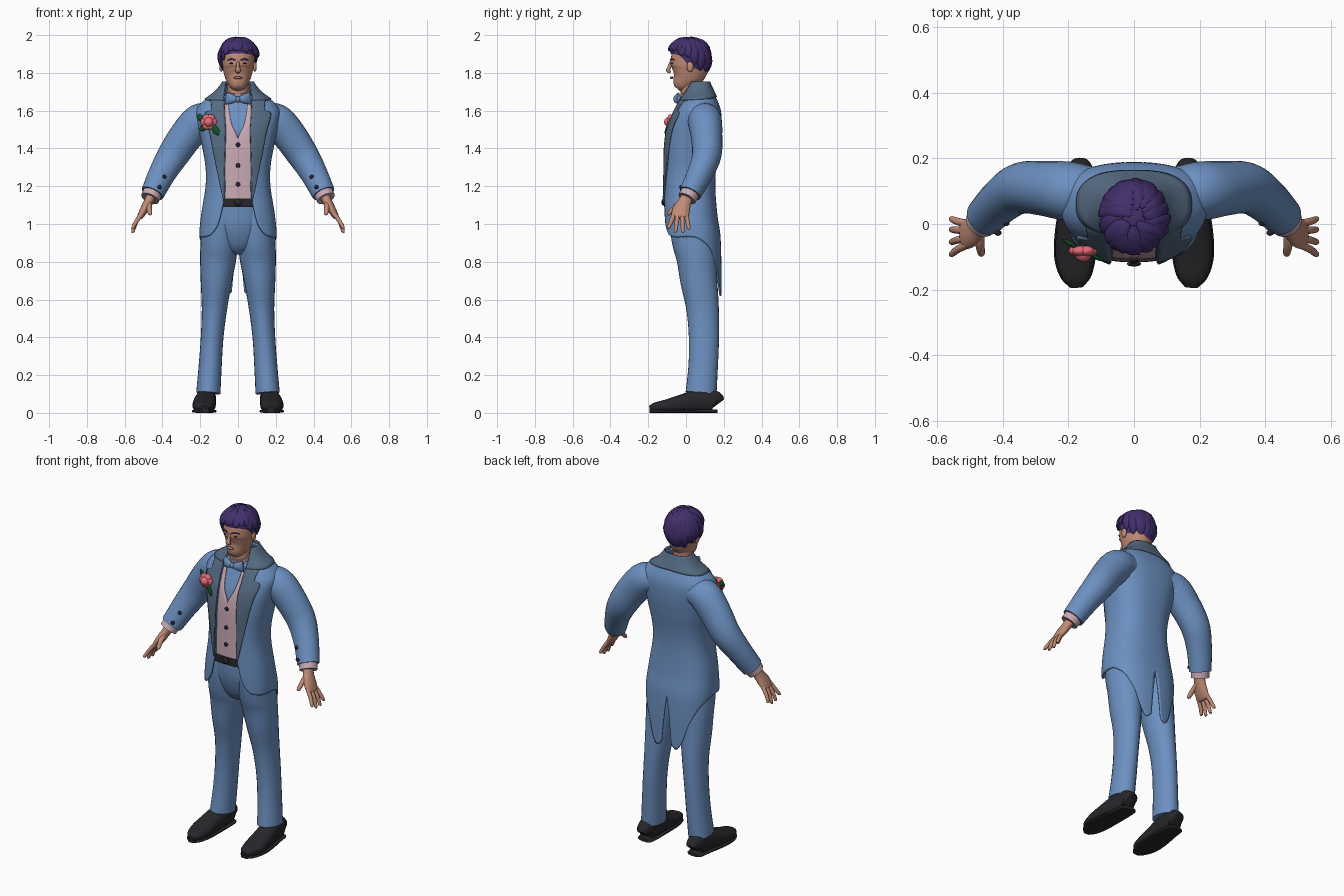
import bpy, bmesh, random
from math import sin, cos, pi, asin, radians
from mathutils import Vector, Euler

if "Cube" in bpy.data.objects:
    bpy.data.objects.remove(bpy.data.objects["Cube"])
random.seed(4)


def material(name, *rgb):
    m = bpy.data.materials.new(name)
    m.use_nodes = True
    m.diffuse_color = (*rgb, 1)
    m.node_tree.nodes["Principled BSDF"].inputs["Base Color"].default_value = (*rgb, 1)
    return m


suit = material("suit_blue", .15, .28, .53)
trim = material("lapel_slate", .09, .145, .22)
pink = material("pale_pink", .58, .4, .45)
skin = material("skin", .53, .26, .18)
lip = material("lip", .42, .17, .13)
purple = material("hair_purple", .055, .028, .15)
black = material("black", .02, .02, .024)
rose = material("rose_pink", .78, .15, .18)
green = material("leaf_green", .008, .09, .02)


def spline(rows, t):
    """Smooth lookup in rows of (key, values...)."""
    t = min(max(t, rows[0][0]), rows[-1][0])
    last = len(rows) - 1
    i = max(k for k in range(last) if rows[k][0] <= t)
    p, a, b, q = rows[max(i - 1, 0)], rows[i], rows[i + 1], rows[min(i + 2, last)]
    h = b[0] - a[0]
    u = (t - a[0]) / h
    out = []
    for k in range(1, len(a)):
        m = (b[k] - p[k]) / (b[0] - p[0]) * h
        n = (q[k] - a[k]) / (q[0] - a[0]) * h
        d = b[k] - a[k]
        out.append(a[k] + u * (m + u * (3 * d - 2 * m - n + u * (m + n - 2 * d))))
    return out


def finish(name, bm, mat, mirror, thick=0):
    me = bpy.data.meshes.new(name)
    bm.to_mesh(me)
    bm.free()
    me.materials.append(mat)
    me.shade_smooth()
    me.set_sharp_from_angle(angle=radians(45))
    ob = bpy.data.objects.new(name, me)
    bpy.context.collection.objects.link(ob)
    if mirror:
        ob.modifiers.new("mirror", "MIRROR")
    if thick:
        s = ob.modifiers.new("thickness", "SOLIDIFY")
        s.thickness, s.offset = thick, -1
    return ob


def grid(name, rows, cols, fn, mat, thick=0):
    """Mirrored sheet from fn(u, v)."""
    bm = bmesh.new()
    vs = [[bm.verts.new(fn(c / cols, r / rows)) for c in range(cols + 1)] for r in range(rows + 1)]
    for r in range(rows):
        for c in range(cols):
            bm.faces.new((vs[r][c], vs[r][c + 1], vs[r + 1][c + 1], vs[r + 1][c]))
    return finish(name, bm, mat, True, thick)


def tube(name, pts, mat, mirror=True, ref=(0, 1, 0), power=1, sides=24, steps=5):
    """Loft of ovals (x, y, z, radius along ref, other radius)."""
    rows = [(i, *p) for i, p in enumerate(pts)]
    count = (len(pts) - 1) * steps
    path = [spline(rows, j / steps) for j in range(count + 1)]
    bm = bmesh.new()
    rings = []
    for j, s in enumerate(path):
        c = Vector(s[:3])
        t = (Vector(path[min(j + 1, count)][:3]) - Vector(path[max(j - 1, 0)][:3])).normalized()
        a = Vector(ref)
        a = (a - t * a.dot(t)).normalized()
        b = t.cross(a)
        ring = []
        for k in range(sides):
            ca, sa = cos(2 * pi * k / sides), sin(2 * pi * k / sides)
            ca, sa = [abs(w) ** power * (1 if w > 0 else -1) for w in (ca, sa)]
            ring.append(bm.verts.new(c + a * (ca * s[3]) + b * (sa * s[4])))
        rings.append(ring)
    for lo, hi in zip(rings, rings[1:]):
        for k in range(sides):
            n = (k + 1) % sides
            bm.faces.new((lo[k], lo[n], hi[n], hi[k]))
    bm.faces.new(rings[0])
    bm.faces.new(rings[-1])
    bmesh.ops.recalc_face_normals(bm, faces=bm.faces)
    return finish(name, bm, mat, mirror)


def ball(name, loc, size, mat, mirror=False, rot=(0, 0, 0)):
    bm = bmesh.new()
    bmesh.ops.create_uvsphere(bm, u_segments=16, v_segments=10, radius=1)
    turn = Euler(rot)
    for v in bm.verts:
        w = Vector([v.co[i] * size[i] for i in range(3)])
        w.rotate(turn)
        v.co = w + Vector(loc)
    return finish(name, bm, mat, mirror)


# Torso form: height, half width, front, back
TORSO = [(.6, .19, -.1, .19), (.93, .205, -.12, .183), (1.05, .195, -.122, .166),
         (1.2, .172, -.12, .155), (1.3, .172, -.118, .16), (1.42, .192, -.113, .178),
         (1.52, .212, -.095, .188), (1.6, .222, -.06, .185), (1.65, .185, -.035, .168),
         (1.7, .118, -.005, .143), (1.75, .075, .02, .12)]
OPEN = [(.93, .16), (.96, .13), (1, .105), (1.1, .08), (1.15, .07), (1.3, .07), (1.5, .065),
        (1.6, .07), (1.68, .07), (1.75, .06)]
HEM = [(.35, .94), (.6, .93), (1.3, .93), (1.6, .91), (1.98, .87), (2.4, .78), (2.7, .67),
       (2.95, .62), (pi, .64)]
LAPEL = [(1.12, .075), (1.3, .11), (1.5, .15), (1.59, .17), (1.6, .14), (1.66, .14)]
VEE = [(1.12, 0), (1.45, 0), (1.53, .035), (1.64, .055)]


def surf(a, z, off=0):
    w, front, back = spline(TORSO, z)
    c = cos(a)
    side = 1 if c > 0 else -1
    return Vector(((w + off) * abs(sin(a)) ** .8,
                   (front + back) / 2 - ((back - front) / 2 + off) * side * abs(c) ** .8, z))


def angle(x, z):
    return asin(min(max(x, 0) / spline(TORSO, z)[0], 1) ** 1.25)


def opening(z):
    return spline(OPEN, z)[0]


def panel(name, low, high, inner, outer, off, mat, thick):
    def fn(u, v):
        z = low + (high - low) * v
        a, b = angle(inner(z), z), angle(outer(z), z)
        return surf(a + (b - a) * u, z, off)
    return grid(name, 48, 8, fn, mat, thick)


def jacket(u, v):
    hem = spline(HEM, .35 + (pi - .35) * u)[0]
    z = hem + (1.74 - hem) * v
    a = angle(opening(z), z)
    b = pi - .12 * min(max((.92 - z) / .3, 0), 1)
    return surf(a + (b - a) * u, z)


def collar(u, v):
    low = 1.655 + .02 * u
    z = low + (1.755 - low) * v
    a = angle(opening(z), z)
    return surf(a + (pi - a) * u, z, .009)


# Tailcoat, vest and shirt
grid("tailcoat", 64, 44, jacket, suit, .008)
grid("coat_collar", 8, 30, collar, trim, .009)
panel("lapel", 1.12, 1.66, opening, lambda z: spline(LAPEL, z)[0], .008, trim, .008)
panel("vest", 1.125, 1.64, lambda z: spline(VEE, z)[0], lambda z: .11, -.008, pink, .006)
panel("shirt_front", 1.4, 1.68, lambda z: 0, lambda z: .1, -.016, suit, .005)
panel("belt", 1.09, 1.135, lambda z: 0, lambda z: .12, -.005, black, .01)
ball("belt_buckle", surf(0, 1.115), (.022, .008, .018), black)
for z in (1.42, 1.31, 1.21):
    ball("vest_button", surf(0, z, -.005), (.012, .007, .012), black)
tube("shirt_collar", [(0, .055, 1.61, .068, .07), (0, .028, 1.705, .064, .062)], pink, False)

# Bow tie
tube("bow_tie_wing", [(.006, -.05, 1.66, .012, .012), (.03, -.05, 1.662, .024, .016),
                      (.062, -.038, 1.665, .032, .009)], suit, ref=(0, 0, 1))
ball("bow_tie_knot", (0, -.053, 1.66), (.014, .014, .017), suit)

# Trousers
tube("trouser_seat", [(0, .05, .855, .06, .05), (0, .035, .91, .1, .12), (0, .028, 1, .125, .16),
                      (0, .022, 1.12, .128, .16)], suit, False)
tube("trouser_leg", [(.085, .022, 1.11, .11, .085), (.093, .028, 1, .115, .1),
                     (.1, .04, .9, .112, .098), (.105, .055, .82, .105, .096),
                     (.115, .068, .7, .098, .083), (.125, .088, .55, .086, .067),
                     (.137, .095, .4, .08, .06), (.147, .091, .25, .078, .061),
                     (.157, .08, .105, .082, .064)], suit)

# Shoes with soles
SHOE = [(.165, .166, .045, .028, .035), (.165, .15, .06, .045, .058), (.168, .08, .066, .052, .064),
        (.177, -.02, .05, .06, .048), (.18, -.1, .037, .06, .035), (.177, -.16, .03, .045, .026),
        (.175, -.192, .024, .02, .014)]
tube("shoe", SHOE, black, ref=(1, 0, 0), power=.8)
tube("shoe_sole", [(x, y, .009, a * 1.06, .009) for x, y, z, a, b in SHOE], black,
     ref=(1, 0, 0), power=.6)

# Sleeves, cuffs and hands
tube("sleeve", [(.13, .095, 1.56, .08, .075), (.2, .1, 1.545, .09, .093), (.27, .108, 1.472, .084, .09),
                (.342, .11, 1.367, .078, .083), (.4, .075, 1.27, .068, .072),
                (.453, .022, 1.162, .06, .062)], suit)
tube("shirt_cuff", [(.445, .03, 1.18, .05, .052), (.466, .005, 1.135, .05, .05)], pink)
for loc in ((.39, .003, 1.25), (.415, -.027, 1.195)):
    ball("sleeve_button", loc, (.011, .009, .011), black, True)
tube("palm", [(.455, .015, 1.16, .032, .028), (.472, -.005, 1.12, .035, .025),
              (.497, -.025, 1.075, .046, .022), (.518, -.032, 1.04, .044, .016),
              (.525, -.033, 1.03, .03, .008)], skin)
for y, tip, z in ((-.062, -.092, .982), (-.042, -.055, .963), (-.02, -.017, .962), (0, .015, .978)):
    tube("finger", [(.505, y, 1.06, .012, .012), (.537, (y + tip) / 2, 1.015, .0115, .011),
                    (.556, tip, z, .009, .009), (.558, tip, z - .007, .003, .003)], skin, sides=12)
tube("thumb", [(.472, -.025, 1.11, .016, .016), (.47, -.062, 1.085, .014, .014),
               (.466, -.09, 1.055, .011, .01), (.466, -.096, 1.047, .003, .003)],
     skin, sides=12, ref=(1, 0, 0))

# Head and face
tube("neck", [(0, .035, 1.6, .06, .06), (0, .028, 1.7, .056, .055), (0, .03, 1.8, .058, .055)], skin, False)
tube("head", [(0, -.048, 1.718, .02, .022), (0, -.035, 1.733, .042, .042), (0, -.004, 1.77, .077, .065),
              (0, .014, 1.81, .096, .078), (0, .02, 1.85, .103, .085), (0, .027, 1.9, .1, .087),
              (0, .03, 1.95, .08, .068), (0, .03, 1.968, .05, .04)], skin, False, sides=32)
tube("nose", [(0, -.078, 1.86, .007, .008), (0, -.088, 1.832, .009, .01), (0, -.095, 1.813, .015, .01),
              (0, -.082, 1.802, .01, .006)], skin, False, ref=(1, 0, 0), sides=12)
ball("mouth", (0, -.077, 1.774), (.023, .009, .007), lip)
ball("ear", (.089, .022, 1.833), (.01, .018, .028), skin, True)
ball("eye", (.034, -.073, 1.85), (.012, .006, .004), black, True)
tube("eyebrow", [(.014, -.083, 1.867, .003, .003), (.035, -.077, 1.873, .005, .004),
                 (.056, -.062, 1.868, .002, .002)], purple, sides=8, ref=(0, 0, 1))


# Hair cap and swept locks; turn is zero at the front
def scalp(turn, tilt, grow=1):
    drop = .105 if cos(tilt) > 0 else .13
    return Vector((.095 * sin(turn) * sin(tilt) * grow, .022 - .106 * cos(turn) * sin(tilt) * grow,
                   1.885 + drop * cos(tilt) * grow))


EDGE = [(0, 1.4), (1, 1.5), (1.6, 2), (2, 2.1), (pi, 2.6)]
grid("hair_cap", 20, 24, lambda u, v: scalp(pi * u, .02 + (spline(EDGE, pi * u)[0] - .02) * (1 - v)),
     purple)
for k in range(26):
    turn = 2 * pi * k / 26 + random.uniform(-.1, .1)
    back = abs((turn + pi) % (2 * pi) - pi)
    end = spline(EDGE, back)[0] * random.uniform(.9, 1.04)
    start = random.uniform(.1, .5)
    swirl = random.uniform(.1, .4)
    lift = .14 if back < 1.2 else .03
    pts = []
    for f, r in ((0, .006), (.3, .024), (.7, .026), (.92, .015), (1, .003)):
        p = scalp(turn + swirl * f, start + (end - start) * f, 1 + lift * f * f)
        pts.append((*p, r, r * .45))
    tube("hair_lock", pts, purple, False, ref=(cos(turn), sin(turn), 0), sides=10, steps=3)

# Rose and leaves on the right lapel
ball("rose_heart", (-.155, -.09, 1.54), (.026, .026, .026), rose)
for k in range(6):
    t = pi * k / 3
    ball("rose_petal", (-.155 + .02 * cos(t), -.082, 1.54 + .02 * sin(t)), (.024, .016, .024), rose)
for x, y, z, tilt in ((-.195, -.06, 1.56, .5), (-.18, -.068, 1.515, -.7), (-.118, -.1, 1.497, .9)):
    ball("rose_leaf", (x, y, z), (.032, .007, .018), green, rot=(0, tilt, -.5))
